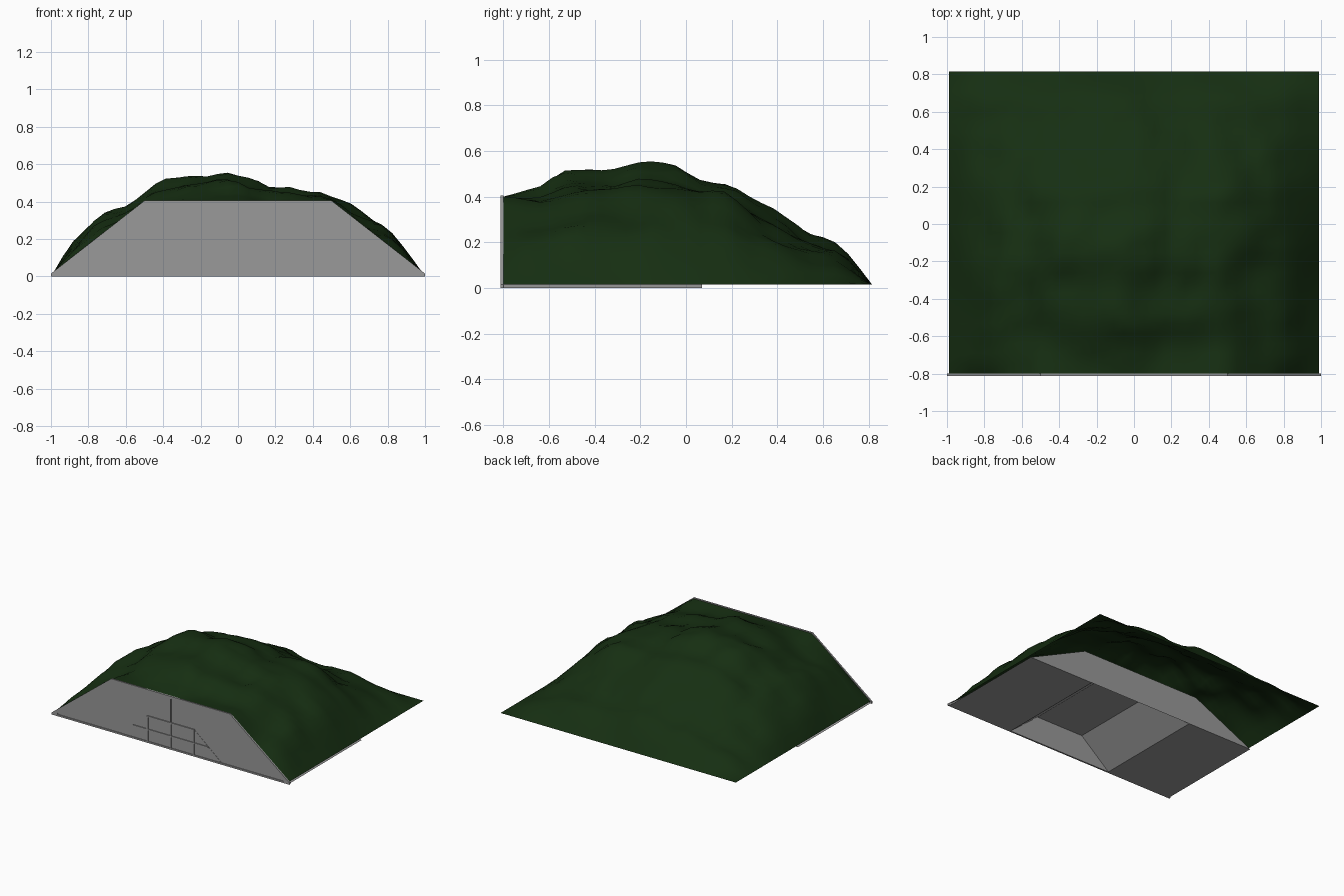
import bpy, bmesh
from math import exp
from mathutils import Vector, noise

if "Cube" in bpy.data.objects:
    bpy.data.objects.remove(bpy.data.objects["Cube"])

# Crest heights seen from the front (x, z) and from the side (y, z)
CREST_X = [(-.99, .015), (-.9, .165), (-.8, .265), (-.7, .34), (-.58, .37), (-.5, .43),
           (-.34, .51), (0, .54), (.1, .51), (.18, .46), (.27, .465), (.35, .45),
           (.44, .45), (.57, .405), (.64, .35), (.74, .3), (.82, .24), (.86, .18), (.99, .015)]
CREST_Y = [(-.8, .4), (-.7, .44), (-.62, .46), (-.55, .5), (-.43, .52), (-.36, .505),
           (-.3, .525), (-.2, .55), (0, .535), (.05, .485), (.17, .465), (.4, .335),
           (.48, .28), (.53, .225), (.67, .195), (.815, .015)]
# Local bumps and hollows: x, y, height, radius
BUMPS = [(-.42, -.12, .04, .14), (.48, .16, .05, .12), (.58, .32, -.03, .14), (0, -.15, .015, .15)]
WALL = [(-1, 0), (-1, .015), (-.5, .405), (.5, .405), (1, .015), (1, 0)]
INNER = [(-.95, .012), (-.95, .022), (-.493, .385), (.493, .385), (.95, .022), (.95, .012)]
DOOR = [(.44, 0), (.2, .2), (-.2, .2), (-.44, 0)]


def interp(table, t):
    for (a, u), (b, v) in zip(table, table[1:]):
        if t <= b:
            return u + (v - u) * max(0, t - a) / (b - a)
    return table[-1][1]


def crest(table, t):
    """Softened crest line, exact at both ends."""
    r = max(0, min(.04, t - table[0][0], table[-1][0] - t))
    return sum(interp(table, t + r * k / 2) for k in (-2, -1, 0, 1, 2)) / 5


def colour(name, rgb):
    mat = bpy.data.materials.new(name)
    mat.diffuse_color = (*rgb, 1)
    mat.use_nodes = True
    mat.node_tree.nodes["Principled BSDF"].inputs["Base Color"].default_value = mat.diffuse_color
    return mat


concrete = colour("concrete", (.32, .32, .32))
grass = colour("grass", (.008, .028, .006))


def finish(name, bm, mat=concrete):
    bmesh.ops.recalc_face_normals(bm, faces=bm.faces)
    me = bpy.data.meshes.new(name)
    bm.to_mesh(me)
    bm.free()
    me.materials.append(mat)
    ob = bpy.data.objects.new(name, me)
    bpy.context.collection.objects.link(ob)
    return ob


def loft(name, rings, caps=True):
    """Join outlines, each a pair of y and a list of (x, z) points."""
    bm = bmesh.new()
    loops = [[bm.verts.new((x, y, z)) for x, z in pts] for y, pts in rings]
    n = len(loops[0])
    for a, b in zip(loops, loops[1:]):
        for i in range(n):
            j = (i + 1) % n
            bm.faces.new((a[i], a[j], b[j], b[i]))
    if caps:
        bm.faces.new(loops[0])
        bm.faces.new(loops[-1])
    return finish(name, bm)


# Front retaining wall with a raised rim
loft("front_wall", [(-.805, INNER), (-.812, INNER), (-.812, WALL), (-.8, WALL)])

# Bunker body with a tunnel open underneath, lower at the rear
front = [(-.99, 0), (-.5, .39), (.5, .39), (.99, 0)]
rear = [(-.99, 0), (-.5, .23), (.5, .23), (.99, 0)]
loft("bunker_body", [(-.8, front + DOOR), (.07, rear + DOOR)], caps=False)
bm = bmesh.new()
bm.faces.new([bm.verts.new((x, .07, z)) for x, z in rear])
finish("rear_wall", bm)


# Thin ribs on the door
def rib(name, x0, x1, z0, z1):
    pts = [(x0, z0), (x0, z1), (x1, z1), (x1, z0)]
    loft(name, [(-.813, pts), (-.8, pts)])


w = .005
loft("door_panel", [(-.807, DOOR), (-.8, DOOR)])
rib("centre_rib", -w, w, 0, .387)
for side, s in (("left", -1), ("right", 1)):
    rib(side + "_rib", .195 * s - w, .195 * s + w, 0, .2)
rib("top_rib", -.2, .2, .2 - w, .2 + w)
rib("middle_rib", -.315, .315, .1 - w, .1 + w)

# Grassy mound draped over the bunker
bm = bmesh.new()
bmesh.ops.create_grid(bm, x_segments=36, y_segments=30, size=1)
for v in bm.verts:
    x, y = v.co.x * .99, v.co.y * .8075 + .0075
    edge = max(0, min(1, (.99 - abs(x)) / .25, (y + .8) / .25, (.815 - y) / .25))
    # wander the crest lines so that ridges do not run straight
    wx = x + .06 * edge * noise.noise(Vector((x * 4, y * 4, 1.3)))
    wy = y + .06 * edge * noise.noise(Vector((x * 4, y * 4, 9.4)))
    hill = crest(CREST_X, wx) * crest(CREST_Y, wy) / .545
    wall = min(.4, .015 + (.99 - abs(x)) * .79)
    t = min(1, (y + .8) / .3)
    z = max(wall * (1 - t) + hill * t, hill)
    z += sum(h * exp(-((x - a) ** 2 + (y - b) ** 2) / r ** 2) for a, b, h, r in BUMPS)
    z += edge * .028 * noise.noise(Vector((x * 8, y * 8, 7.7)))
    if y < -.79:
        z = wall
    elif y < .12:  # stay above the bunker roof
        roof = .39 - .16 * (y + .8) / .87
        z = max(z, min(roof, roof * (.99 - abs(x)) / .49) + .015)
    v.co = (x, y, .015 if y > .81 else max(.015, z))
mound = finish("grass_mound", bm, grass)
if sum(p.normal.z for p in mound.data.polygons) < 0:
    mound.data.flip_normals()
mound.data.polygons.foreach_set("use_smooth", [True] * len(mound.data.polygons))
